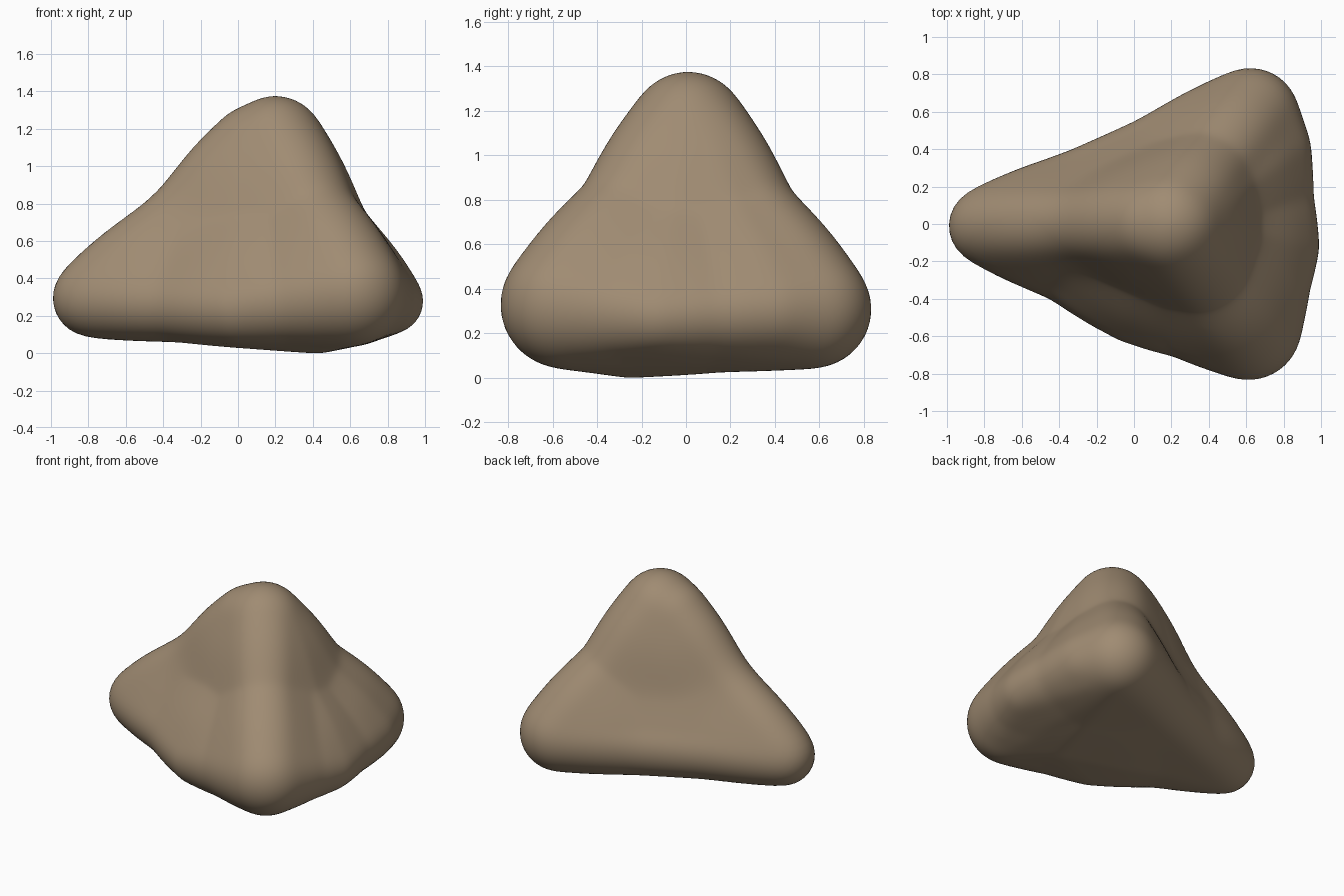
import bpy
import bmesh
from mathutils import Vector
from mathutils.bvhtree import BVHTree

cube = bpy.data.objects.get("Cube")
if cube:
    bpy.data.objects.remove(cube, do_unlink=True)

# Stone colour
stone = bpy.data.materials.new("warm_brown_stone")
stone.use_nodes = True
colour = (0.35, 0.26, 0.17, 1)
stone.diffuse_color = colour
bsdf = stone.node_tree.nodes["Principled BSDF"]
bsdf.inputs["Base Color"].default_value = colour
bsdf.inputs["Roughness"].default_value = 0.9

# Rounded corners and gentle bulges: centre and radius
lobes = [
    (Vector((-0.78, -0.01, 0.30)), 0.22),    # right tip
    (Vector((0.20, 0.01, 1.11)), 0.27),      # peak
    (Vector((0.08, 0.01, 1.10)), 0.23),      # peak shoulder
    (Vector((0.62, 0.57, 0.31)), 0.27),      # back corner
    (Vector((0.74, 0.40, 0.31)), 0.21),      # back corner side
    (Vector((0.61, -0.55, 0.33)), 0.29),     # front corner
    (Vector((0.82, -0.12, 0.28)), 0.175),    # left side bulge
    (Vector((0.00, -0.44, 0.25)), 0.20),     # front edge bulge
    (Vector((0.42, -0.25, 0.20)), 0.20),     # base bulge
]

# Taut skin wrapped around the lobes
skin = bmesh.new()
for centre, radius in lobes:
    ball = bmesh.ops.create_icosphere(skin, subdivisions=4, radius=radius)
    bmesh.ops.translate(skin, verts=ball["verts"], vec=centre)
hull = bmesh.ops.convex_hull(skin, input=skin.verts)
loose = {e for key in ("geom_interior", "geom_unused") for e in hull[key]
         if isinstance(e, bmesh.types.BMVert)}
bmesh.ops.delete(skin, geom=list(loose), context="VERTS")
tree = BVHTree.FromBMesh(skin)

# Even ball of points pushed out to the skin, slightly hollowed between lobes,
# less so underneath
core = Vector((0.2, 0, 0.45))
rock = bmesh.new()
bmesh.ops.create_icosphere(rock, subdivisions=6, radius=1)
for v in rock.verts:
    way = v.co.normalized()
    hit, normal, index, dist = tree.ray_cast(core + way * 4, -way)
    gap = min((hit - c).length - r for c, r in lobes)
    t = max(0, min(1, gap / 0.4))
    v.co = hit - way * 0.045 * min(1, 1 + way.z) * t * t * (3 - 2 * t)
for i in range(4):
    bmesh.ops.smooth_vert(rock, verts=rock.verts, factor=0.5,
                          use_axis_x=True, use_axis_y=True, use_axis_z=True)

# Settle the rock on the ground, centred
lo = Vector([min(v.co[i] for v in rock.verts) for i in range(3)])
hi = Vector([max(v.co[i] for v in rock.verts) for i in range(3)])
base = Vector(((lo.x + hi.x) / 2, (lo.y + hi.y) / 2, lo.z))
bmesh.ops.translate(rock, verts=rock.verts, vec=-base)
for f in rock.faces:
    f.smooth = True

mesh = bpy.data.meshes.new("rock")
rock.to_mesh(mesh)
rock.free()
skin.free()
mesh.materials.append(stone)
obj = bpy.data.objects.new("rock", mesh)
bpy.context.collection.objects.link(obj)
